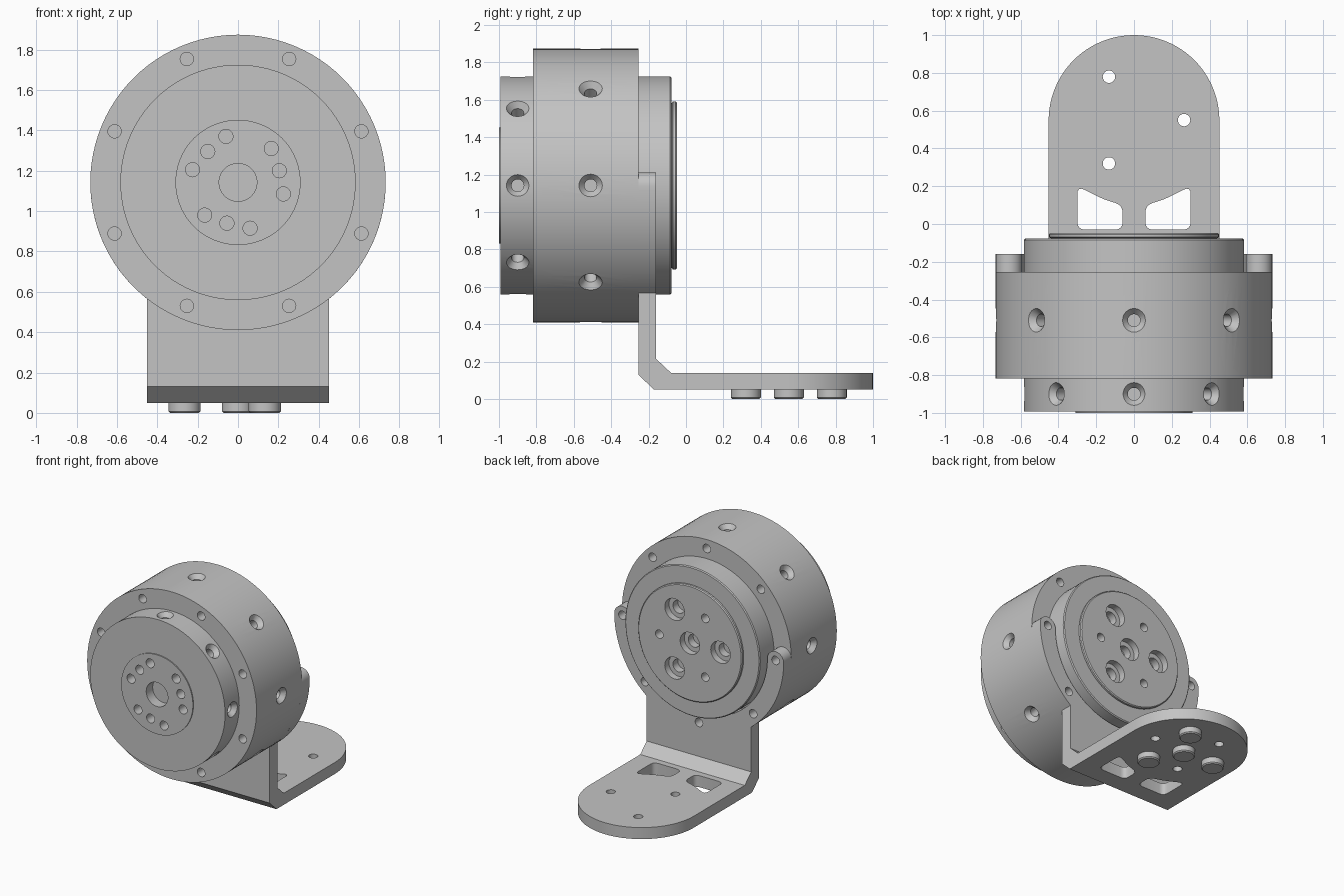
import bpy, bmesh
from math import sin, cos, pi, radians, degrees, acos
from mathutils import Vector

cube = bpy.data.objects.get("Cube")
if cube:
    bpy.data.objects.remove(cube)

ZC = 1.142                      # height of the drum axis
R_DRUM, R_CAP, R_BOLT = 0.732, 0.583, 0.662
HALF = 0.452                    # half width of the bracket
GREY = (0.55, 0.55, 0.55, 1)
BACK, FRONT = Vector((0, 1, 0)), Vector((0, -1, 0))
UP = Vector((0, 0, 1))

grey = bpy.data.materials.new("machined grey")
grey.use_nodes = True
grey.diffuse_color = GREY
grey.node_tree.nodes["Principled BSDF"].inputs["Base Color"].default_value = GREY


def turned(bm, origin, axis, rings, sides=24):
    """Closed turned solid: rings are (distance along axis, radius)."""
    axis = Vector(axis).normalized()
    side = axis.orthogonal().normalized()
    other = axis.cross(side)
    loops = []
    for dist, rad in rings:
        loops.append([bm.verts.new(Vector(origin) + axis * dist
                      + (side * cos(2 * pi * i / sides) + other * sin(2 * pi * i / sides)) * rad)
                      for i in range(sides)])
    for a, b in zip(loops, loops[1:]):
        for i in range(sides):
            j = (i + 1) % sides
            bm.faces.new((a[i], a[j], b[j], b[i]))
    bm.faces.new(loops[0][::-1])
    bm.faces.new(loops[-1])


def prism(bm, outline, place, lo, hi):
    """Extrude a flat outline; place(u, v, w) sets its plane."""
    a = [bm.verts.new(place(u, v, lo)) for u, v in outline]
    b = [bm.verts.new(place(u, v, hi)) for u, v in outline]
    bm.faces.new(a[::-1])
    bm.faces.new(b)
    for i in range(len(a)):
        j = (i + 1) % len(a)
        bm.faces.new((a[i], a[j], b[j], b[i]))


def make(name, bm):
    bmesh.ops.recalc_face_normals(bm, faces=bm.faces[:])
    mesh = bpy.data.meshes.new(name)
    bm.to_mesh(mesh)
    bm.free()
    ob = bpy.data.objects.new(name, mesh)
    bpy.context.collection.objects.link(ob)
    mesh.materials.append(grey)
    return ob


def turned_part(name, origin, axis, rings, sides=96):
    bm = bmesh.new()
    turned(bm, origin, axis, rings, sides)
    return make(name, bm)


def select(ob):
    bpy.ops.object.select_all(action='DESELECT')
    ob.select_set(True)
    bpy.context.view_layer.objects.active = ob


def cut(parts, cutter):
    """Subtract one cutter from several parts, then drop it."""
    cutter.hide_render = True
    for ob in parts:
        mod = ob.modifiers.new("holes", 'BOOLEAN')
        mod.operation, mod.solver, mod.object = 'DIFFERENCE', 'EXACT', cutter
        select(ob)
        bpy.ops.object.modifier_apply(modifier=mod.name)
    bpy.data.objects.remove(cutter)


def arc(cx, cy, r, a0, a1, n):
    return [(cx + r * cos(radians(a0 + (a1 - a0) * i / n)),
             cy + r * sin(radians(a0 + (a1 - a0) * i / n))) for i in range(n + 1)]


def rounded(points, r):
    """Round the corners of a polygon with short quadratic curves."""
    out = []
    for i, p in enumerate(points):
        p, a, b = Vector(p), Vector(points[i - 1]), Vector(points[(i + 1) % len(points)])
        s, e = p + (a - p).normalized() * r, p + (b - p).normalized() * r
        for k in range(5):
            t = k / 4
            q = s * (1 - t) ** 2 + p * 2 * t * (1 - t) + e * t * t
            out.append((q.x, q.y))
    return out


def polar(r, deg):
    return r * cos(radians(deg)), r * sin(radians(deg))


# Turned housing parts along the y axis
axis_point = (0, 0, ZC)
drum = turned_part("drum_housing", axis_point, BACK, [(-0.817, R_DRUM), (-0.255, R_DRUM)])
cap = turned_part("front_cap", axis_point, BACK, [(-0.992, R_CAP), (-0.8, R_CAP)])
hub = turned_part("front_face_disc", axis_point, BACK, [(-1.0, 0.31), (-0.97, 0.31)])
rear = turned_part("rear_disc", axis_point, BACK,
                   [(-0.27, R_CAP), (-0.085, R_CAP), (-0.078, R_CAP - 0.007)])
flange = turned_part("output_flange", axis_point, BACK,
                     [(-0.1, 0.44), (-0.075, 0.44), (-0.07, 0.45), (-0.055, 0.45), (-0.048, 0.443)])

# Countersunk radial screw holes round the drum and cap
for part, radius, y, mouth in ((drum, R_DRUM, -0.51, 0.08), (cap, R_CAP, -0.9, 0.076)):
    bm = bmesh.new()
    for k in range(8):
        c, s = polar(1, 45 * k)
        turned(bm, (0, y, ZC), (c, 0, s),
               [(radius - 0.14, 0.033), (radius - 0.035, 0.033), (radius + 0.02, mouth)])
    cut([part], make("radial_hole_cutter", bm))

# Front bolt circle on the drum
bm = bmesh.new()
for k in range(8):
    x, z = polar(R_BOLT, 22.5 + 45 * k)
    turned(bm, (x, -0.9, ZC + z), BACK, [(0, 0.033), (0.2, 0.033)])
cut([drum], make("front_bolt_cutter", bm))

# Front face holes
bm = bmesh.new()
turned(bm, (0, -1.1, ZC), BACK, [(0, 0.094), (0.18, 0.094)], 32)
for x, z in ((-0.06, 1.37), (-0.15, 1.295), (-0.225, 1.205), (0.165, 1.31), (0.205, 1.2),
             (0.225, 1.085), (-0.165, 0.98), (-0.055, 0.94), (0.06, 0.915)):
    turned(bm, (x, -1.1, z), BACK, [(0, 0.035), (0.18, 0.035)])
cut([hub, cap], make("front_face_cutter", bm))

# Output flange: counterbores and dowel holes
bm = bmesh.new()
counterbore = [(0, 0.085), (0.1, 0.085), (0.1, 0.05), (0.16, 0.05)]
turned(bm, (0, 0, ZC), FRONT, counterbore)
for k in range(3):
    x, z = polar(0.265, 60 + 120 * k)
    turned(bm, (x, 0, ZC + z), FRONT, counterbore)
    x, z = polar(0.265, 120 * k)
    turned(bm, (x, 0, ZC + z), FRONT, [(0, 0.033), (0.13, 0.033)])
cut([flange, rear], make("flange_cutter", bm))

# Bracket upright: fork that wraps the rear disc with rounded ears
meet = -degrees(acos(HALF / R_DRUM))
right = ([(HALF, 0.215)] + arc(0, ZC, R_DRUM, meet, -2, 16)
         + arc(R_BOLT, ZC, 0.07, 0, 180, 12) + arc(0, ZC, 0.592, -2, -88, 28))
outline = right + [(-x, z) for x, z in reversed(right)]
bm = bmesh.new()
prism(bm, outline, lambda u, v, w: (u, w, v), -0.255, -0.16)
upright = make("bracket_upright", bm)

# Rear bolt circle through the fork and into the drum
bm = bmesh.new()
for k in range(8):
    x, z = polar(R_BOLT, 45 * k)
    turned(bm, (x, -0.1, ZC + z), FRONT, [(0, 0.033), (0.28, 0.033)])
cut([drum, upright], make("rear_bolt_cutter", bm))

# Bracket bend with chamfered inside and outside
bm = bmesh.new()
prism(bm, [(-0.255, 0.215), (-0.255, 0.13), (-0.17, 0.05), (-0.08, 0.05), (-0.08, 0.14), (-0.16, 0.215)],
      lambda u, v, w: (w, u, v), -HALF, HALF)
make("bracket_bend", bm)

# Bracket base plate with a round end, windows and dowel holes
bm = bmesh.new()
prism(bm, [(-HALF, -0.08), (HALF, -0.08)] + arc(0, 0.548, HALF, 0, 180, 48),
      lambda u, v, w: (u, v, w), 0.05, 0.14)
base = make("bracket_base", bm)
bm = bmesh.new()
window = [(0.06, -0.03), (0.3, -0.03), (0.3, 0.2), (0.16, 0.13), (0.06, 0.1)]
for sign in (1, -1):
    prism(bm, rounded([(sign * x, y) for x, y in window], 0.042),
          lambda u, v, w: (u, v, w), 0, 0.2)
for k in range(3):
    x, y = polar(0.265, 120 * k)
    turned(bm, (x, 0.55 + y, 0), UP, [(0, 0.033), (0.2, 0.033)])
cut([base], make("base_cutter", bm))

# Screw heads under the base plate
for i, (x, y) in enumerate([(0, 0)] + [polar(0.265, 60 + 120 * k) for k in range(3)]):
    turned_part(f"screw_head_{i + 1}", (x, 0.55 + y, 0), UP,
                [(0, 0.072), (0.008, 0.08), (0.055, 0.08)], 32)

for ob in bpy.context.scene.objects:
    if ob.type == 'MESH':
        select(ob)
        bpy.ops.object.shade_smooth_by_angle(angle=radians(30))
